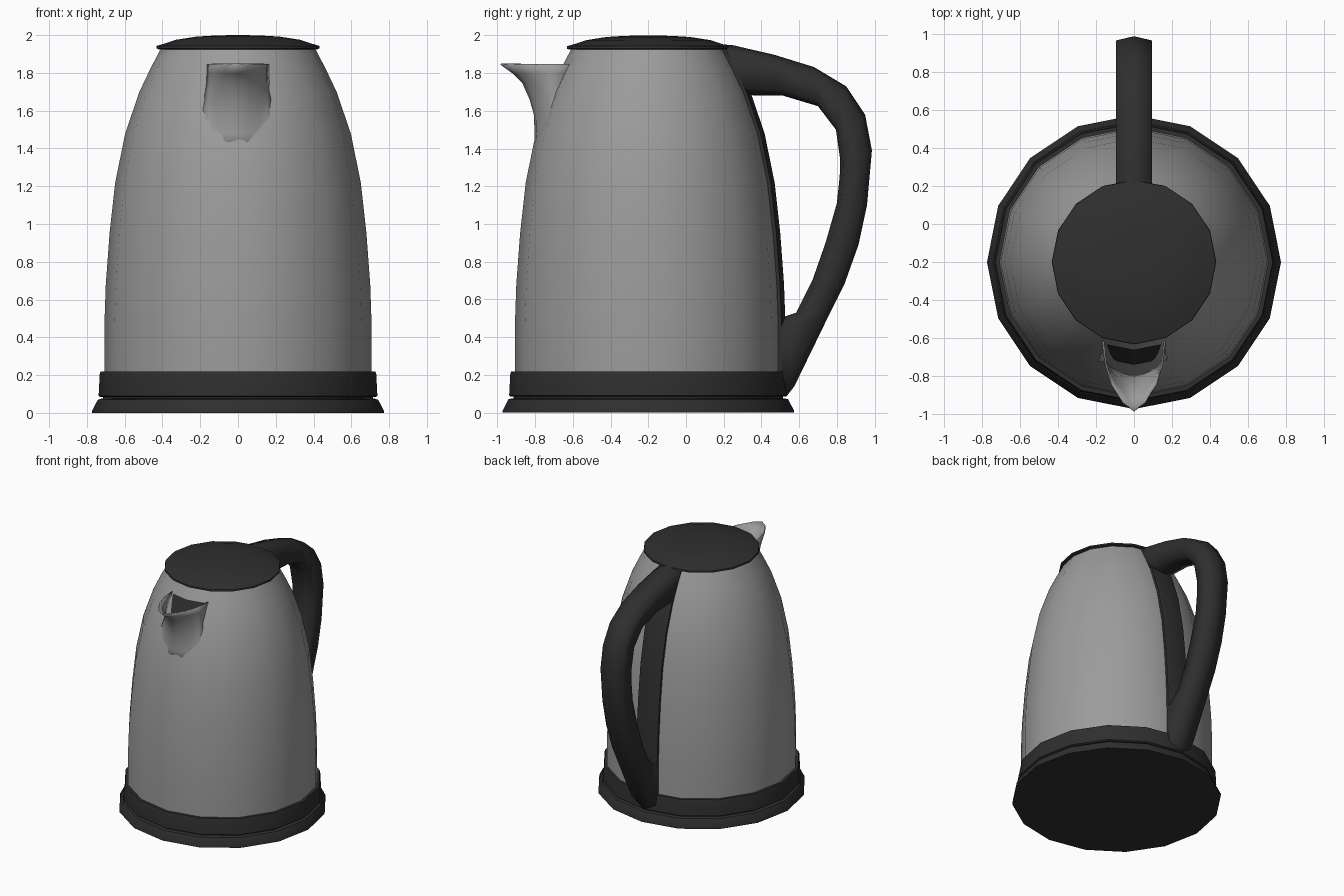
import bpy, bmesh, math

if "Cube" in bpy.data.objects:
    bpy.data.objects.remove(bpy.data.objects["Cube"])

AXIS_Y = -0.2      # the round parts share this vertical axis
SIDES = 16


def material(name, v):
    m = bpy.data.materials.new(name)
    m.diffuse_color = (v, v, v, 1)
    m.use_nodes = True
    m.node_tree.nodes["Principled BSDF"].inputs["Base Color"].default_value = m.diffuse_color
    return m


STEEL = material("brushed steel", 0.33)
DARK = material("black plastic", 0.028)


def loft(name, sections, mat, angle, ring=True, caps=True):
    """Skin a list of equally long point rows; rows may close into rings."""
    bm = bmesh.new()
    rows = [[bm.verts.new(p) for p in s] for s in sections]
    n = len(rows[0])
    for a, b in zip(rows, rows[1:]):
        for i in range(n if ring else n - 1):
            j = (i + 1) % n
            bm.faces.new((a[i], a[j], b[j], b[i]))
    if caps:
        bm.faces.new(rows[0][::-1])
        bm.faces.new(rows[-1])
    bmesh.ops.recalc_face_normals(bm, faces=bm.faces)
    me = bpy.data.meshes.new(name)
    bm.to_mesh(me)
    bm.free()
    me.materials.append(mat)
    me.shade_smooth()
    me.set_sharp_from_angle(angle=math.radians(angle))
    ob = bpy.data.objects.new(name, me)
    bpy.context.collection.objects.link(ob)
    return ob


def lathe(name, profile, mat, angle=30):
    steps = [2 * math.pi * i / SIDES for i in range(SIDES)]
    return loft(name, [[(r * math.cos(t), AXIS_Y + r * math.sin(t), z) for t in steps]
                       for z, r in profile], mat, angle)


BODY = [(0.21, 0.708), (0.45, 0.708), (0.68, 0.70), (0.95, 0.68), (1.22, 0.65),
        (1.48, 0.597), (1.70, 0.522), (1.82, 0.465), (1.935, 0.405)]


def body_r(z):
    for (z0, r0), (z1, r1) in zip(BODY, BODY[1:]):
        if z <= z1:
            return r0 + (r1 - r0) * (z - z0) / (z1 - z0)
    return BODY[-1][1]


FACET = math.tan(math.pi / SIDES)   # slope of the facets beside a corner

# Round parts
lathe("power_base", [(0, 0.772), (0.012, 0.772), (0.07, 0.742), (0.075, 0.725)], DARK)
lathe("base_recess", [(0.07, 0.715), (0.095, 0.715)], DARK)
lathe("lower_band", [(0.085, 0.73), (0.09, 0.738), (0.205, 0.732), (0.218, 0.728)], DARK)
lathe("kettle_body", BODY, STEEL)
lathe("lid", [(1.925, 0.42), (1.93, 0.432), (1.943, 0.43), (1.955, 0.39), (1.975, 0.33),
              (1.992, 0.22), (1.998, 0.12), (2.0, 0.03)], DARK)

# Spout: bell-shaped at the bottom, opening into a pointed lip
lip_shape = [(1, 0), (0.92, 0.33), (0.73, 0.62), (0.36, 0.88), (0, 1)]
bell_shape = [(1, 0), (0.75, 0.15), (0.5, 0.48), (0.25, 0.85), (0, 1)]
rows = []
for z, tip, w in [(1.38, -0.80, 0.2), (1.48, -0.799, 0.2), (1.58, -0.803, 0.195),
                  (1.66, -0.825, 0.18), (1.75, -0.865, 0.165), (1.80, -0.915, 0.162),
                  (1.848, -0.982, 0.162)]:
    k = min(1, max(0, (z - 1.48) / 0.3))
    root = AXIS_Y - body_r(z) + FACET * w + 0.012
    half = []
    for (ax, ad), (bx, bd) in zip(bell_shape, lip_shape):
        x, d = ax + (bx - ax) * k, ad + (bd - ad) * k
        half.append((x * w, root + (tip - root) * d, z))
    rows.append([(-x, y, h) for x, y, h in half] + half[-2::-1])
spout = loft("spout", rows, STEEL, 60, ring=False, caps=False)
wall = spout.modifiers.new("wall", "SOLIDIFY")
wall.thickness = 0.008
wall.offset = 0

# Dark pouring opening behind the spout
rows = []
for z, w in [(1.67, 0.09), (1.70, 0.11), (1.77, 0.13), (1.842, 0.143)]:
    y = AXIS_Y - body_r(z) - 0.007
    rows.append([(-w, y + FACET * w, z), (0, y, z), (w, y + FACET * w, z)])
loft("pour_opening", rows, DARK, 30, ring=False, caps=False)

# Strip running down the back of the body
W = 0.095
rows = []
for z, _ in BODY:
    y = AXIS_Y + body_r(z)
    e = y - FACET * W
    rows.append([(-W, e - 0.03, z), (-W, e + 0.018, z), (0, y + 0.02, z),
                 (W, e + 0.018, z), (W, e - 0.03, z)])
loft("back_strip", rows, DARK, 30)

# Handle: paired outer and inner edge points (y, z) in the side view
edges = [((0.19, 1.953), (0.30, 1.69)), ((0.25, 1.948), (0.36, 1.682)),
         ((0.47, 1.897), (0.51, 1.682)), ((0.68, 1.832), (0.70, 1.625)),
         ((0.85, 1.73), (0.795, 1.50)), ((0.95, 1.58), (0.818, 1.34)),
         ((0.986, 1.39), (0.815, 1.25)), ((0.96, 1.10), (0.80, 1.11)),
         ((0.915, 0.89), (0.74, 0.90)), ((0.84, 0.68), (0.67, 0.70)),
         ((0.75, 0.50), (0.585, 0.53)), ((0.575, 0.14), (0.525, 0.51)),
         ((0.535, 0.088), (0.45, 0.50))]
section = [(0, 0), (W, 0.13), (W, 0.87), (0, 1), (-W, 0.87), (-W, 0.13)]
loft("handle", [[(x, o[0] + (i[0] - o[0]) * t, o[1] + (i[1] - o[1]) * t)
                 for x, t in section] for o, i in edges], DARK, 80)
